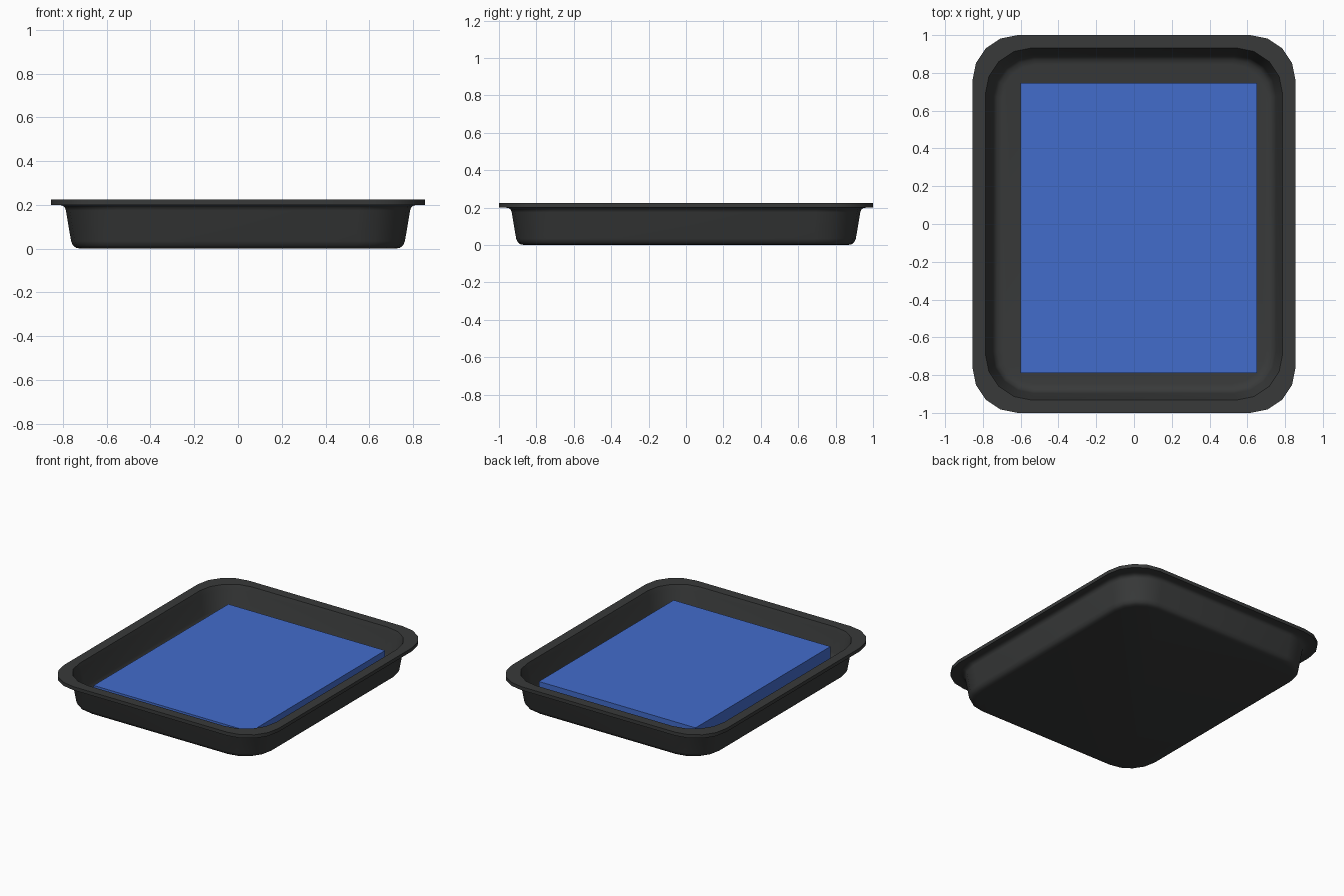
import bpy, bmesh
from math import sin, cos, pi, radians

if "Cube" in bpy.data.objects:
    bpy.data.objects.remove(bpy.data.objects["Cube"])

CORNER_SEGMENTS = 4


def material(name, color):
    mat = bpy.data.materials.new(name)
    mat.diffuse_color = color
    mat.use_nodes = True
    mat.node_tree.nodes["Principled BSDF"].inputs["Base Color"].default_value = mat.diffuse_color
    return mat


def rounded_rect(bm, inset, radius, z):
    """Ring of vertices: rounded rectangle inset from the outer rim."""
    hx, hy = 0.855 - inset, 1.0 - inset
    ring = []
    for i, (sx, sy) in enumerate([(1, 1), (-1, 1), (-1, -1), (1, -1)]):
        for k in range(CORNER_SEGMENTS + 1):
            a = pi / 2 * (i + k / CORNER_SEGMENTS)
            ring.append(bm.verts.new((sx * (hx - radius) + radius * cos(a),
                                      sy * (hy - radius) + radius * sin(a), z)))
    return ring


# Tray wall profile (inset, corner radius, height): outer base, flange, inside floor
profile = [
    (0.135, 0.19, 0.0), (0.115, 0.20, 0.004), (0.101, 0.21, 0.014), (0.092, 0.22, 0.034),
    (0.068, 0.24, 0.175), (0.063, 0.24, 0.189), (0.052, 0.24, 0.197), (0.038, 0.24, 0.20),
    (0.0, 0.24, 0.20), (0.0, 0.24, 0.225), (0.068, 0.245, 0.225),
    (0.078, 0.24, 0.19), (0.104, 0.22, 0.06), (0.113, 0.21, 0.038), (0.130, 0.20, 0.023),
    (0.155, 0.18, 0.018),
]
bm = bmesh.new()
rings = [rounded_rect(bm, *p) for p in profile]
for low, high in zip(rings, rings[1:]):
    n = len(low)
    for i in range(n):
        j = (i + 1) % n
        bm.faces.new((low[i], low[j], high[j], high[i]))
bm.faces.new(rings[0][::-1])
bm.faces.new(rings[-1])
bmesh.ops.recalc_face_normals(bm, faces=bm.faces)
mesh = bpy.data.meshes.new("tray")
bm.to_mesh(mesh)
bm.free()
tray = bpy.data.objects.new("tray", mesh)
bpy.context.collection.objects.link(tray)
mesh.materials.append(material("dark_plastic", (0.04, 0.042, 0.042, 1)))
bpy.context.view_layer.objects.active = tray
tray.select_set(True)
bpy.ops.object.shade_smooth_by_angle(angle=radians(42))

# Blue slab resting on the tray floor, slightly off centre
bpy.ops.mesh.primitive_cube_add(size=1, location=(0.025, -0.02, 0.087))
slab = bpy.context.object
slab.name = "slab"
slab.scale = (1.25, 1.535, 0.138)
slab.data.materials.append(material("blue", (0.055, 0.15, 0.6, 1)))
